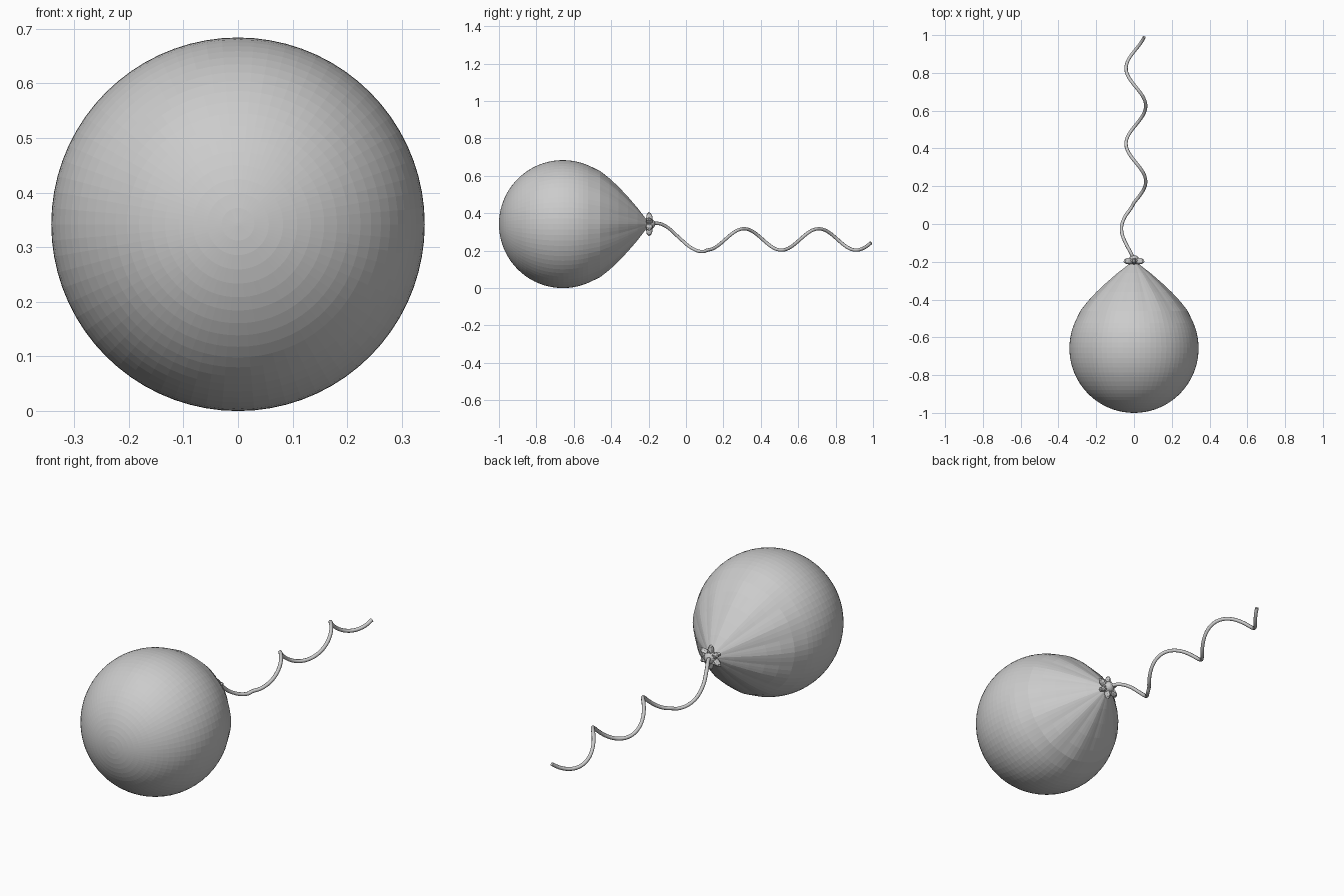
import bpy, bmesh, math
from mathutils import Vector

if "Cube" in bpy.data.objects:
    bpy.data.objects.remove(bpy.data.objects["Cube"], do_unlink=True)

grey = bpy.data.materials.new("plain grey")
grey.use_nodes = True
GREY = (0.6, 0.6, 0.6, 1)
grey.diffuse_color = GREY
grey.node_tree.nodes["Principled BSDF"].inputs["Base Color"].default_value = GREY

RADIUS = 0.342
CENTRE_Y = RADIUS - 1


def lathe(name, profile, segments, shape):
    """Spin (y, radius) rings about the y axis; shape(angle, y) scales the radius."""
    bm = bmesh.new()
    rings = []
    for y, r in profile:
        ring = []
        for i in range(segments):
            a = math.tau * i / segments
            k = r * shape(a, y)
            ring.append(bm.verts.new((k * math.sin(a), y, RADIUS + k * math.cos(a))))
        rings.append(ring)
    for low, high in zip(rings, rings[1:]):
        for i in range(segments):
            j = (i + 1) % segments
            bm.faces.new((low[i], low[j], high[j], high[i]))
    bm.faces.new(rings[0])
    bm.faces.new(rings[-1])
    bmesh.ops.recalc_face_normals(bm, faces=bm.faces)
    mesh = bpy.data.meshes.new(name)
    bm.to_mesh(mesh)
    bm.free()
    mesh.materials.append(grey)
    obj = bpy.data.objects.new(name, mesh)
    bpy.context.collection.objects.link(obj)
    return obj


# Balloon: round front, tapering to a pleated neck
def pleats(angle, y):
    fade = min(1, max(0, (y + 0.52) / 0.2))
    wave = abs((angle * 12 / math.tau) % 1 - 0.5) * 4 - 1
    return 1 + 0.018 * fade * wave


front = [(CENTRE_Y - RADIUS * math.cos(a), RADIUS * math.sin(a))
         for a in (math.radians(0.5 + 4.5 * i) for i in range(26))]
neck = [(-0.46, 0.283), (-0.41, 0.243), (-0.36, 0.196), (-0.31, 0.143),
        (-0.26, 0.086), (-0.22, 0.035), (-0.205, 0.018)]
lathe("balloon", front + neck, 72, pleats)


# Tied mouth: ruffled rim with six lobes around a small knot
def ruffle(angle, y):
    return 0.7 + 0.3 * math.cos(6 * angle)


rim = [(-0.215, 0.02), (-0.21, 0.052), (-0.2, 0.064), (-0.187, 0.058),
       (-0.18, 0.042), (-0.185, 0.02)]
lathe("ruffled_rim", rim, 48, ruffle)
knot = [(-0.195 - 0.03 * math.cos(a), 0.03 * math.sin(a))
        for a in (math.pi * (i + 0.1) / 8.2 for i in range(9))]
lathe("knot", knot, 16, lambda a, y: 1)

# String: leaves the knot, then winds back as a helix
path = [Vector(p) for p in ((0, -0.19, 0.342), (-0.018, -0.15, 0.346),
                            (-0.045, -0.1, 0.325), (-0.066, -0.03, 0.263),
                            (-0.052, 0.03, 0.214))]
steps = 36
for i in range(steps + 1):
    y = 0.09 + 0.9 * i / steps
    x = 0.01 + 0.052 * math.cos(math.tau * (y - 0.225) / 0.4)
    z = 0.26 + 0.057 * math.cos(math.tau * (y - 0.31) / 0.4)
    if i == 0:
        x, z = -0.012, 0.195
    elif i < 4:
        z = max(z, 0.196)
    path.append(Vector((x, y, z)))

curve = bpy.data.curves.new("string", "CURVE")
curve.dimensions = "3D"
curve.bevel_depth = 0.009
curve.bevel_resolution = 2
curve.resolution_u = 4
curve.use_fill_caps = True
spline = curve.splines.new("BEZIER")
spline.bezier_points.add(len(path) - 1)
for point, co in zip(spline.bezier_points, path):
    point.co = co
    point.handle_left_type = point.handle_right_type = "AUTO"
curve.materials.append(grey)
string = bpy.data.objects.new("string", curve)
bpy.context.collection.objects.link(string)
